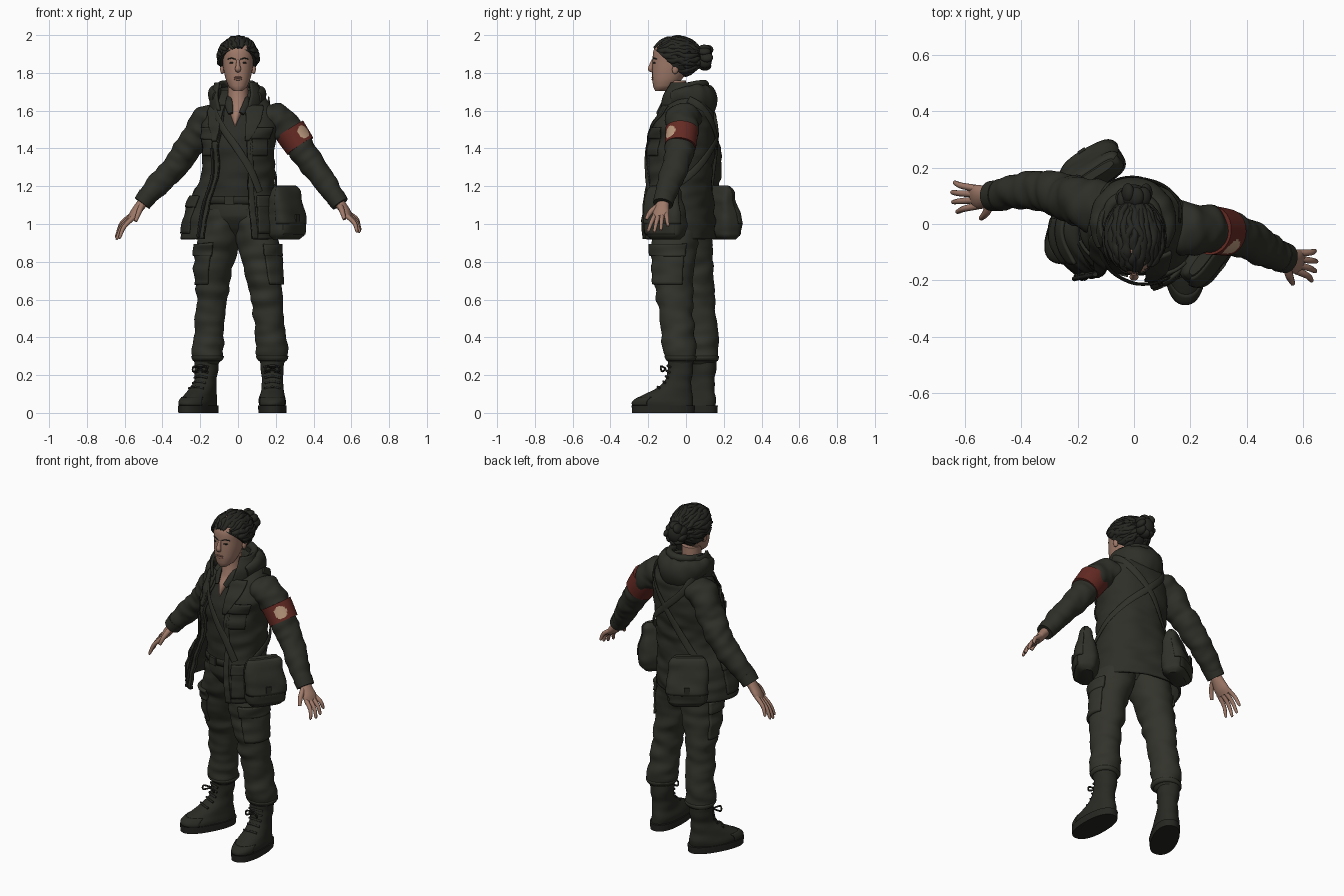
import bpy, bmesh, math, random
from mathutils import Vector, Matrix, Euler, noise

old = bpy.data.objects.get("Cube")
if old:
    bpy.data.objects.remove(old)


def material(name, r, g, b):
    m = bpy.data.materials.new(name)
    m.diffuse_color = (r, g, b, 1)
    m.use_nodes = True
    m.node_tree.nodes["Principled BSDF"].inputs["Base Color"].default_value = (r, g, b, 1)
    return m


olive = material("dark olive cloth", .027, .028, .021)
trouser = material("trouser cloth", .033, .033, .025)
shirt_mat = material("shirt cloth", .025, .025, .02)
canvas = material("canvas", .03, .03, .023)
leather = material("boot leather", .023, .023, .018)
black = material("hair black", .019, .02, .016)
skin = material("skin", .35, .195, .142)
lip = material("lip", .28, .135, .1)
red = material("armband red", .13, .023, .017)
tan = material("badge tan", .5, .32, .21)


# Helpers: mesh object, smooth interpolation, lofted shells, tubes, balls and boxes
def make(name, verts, faces, mat, thick=0):
    me = bpy.data.meshes.new(name)
    me.from_pydata([tuple(v) for v in verts], [], faces)
    me.materials.append(mat)
    me.shade_smooth()
    me.set_sharp_from_angle(angle=math.radians(45))
    ob = bpy.data.objects.new(name, me)
    bpy.context.collection.objects.link(ob)
    if thick:
        mod = ob.modifiers.new("thickness", "SOLIDIFY")
        mod.thickness = thick
        mod.offset = -1
    return ob


def blend(rows, i, t):
    a, b, c, d = (rows[min(max(i + k, 0), len(rows) - 1)] for k in (-1, 0, 1, 2))
    return [.5 * (2*q + (r - p)*t + (2*p - 5*q + 4*r - s)*t*t + (3*q - p - 3*r + s)*t**3)
            for p, q, r, s in zip(a, b, c, d)]


def form(rows, rot=0, power=2, crease=0.0):
    return dict(rows=rows, rot=math.radians(rot), power=power, crease=crease)


def surf(f, deg, z, off=0.0):
    """Point on a form whose rows are (z, x, y, half width, half depth)."""
    rows = f["rows"]
    i = max(k for k in range(len(rows) - 1) if k == 0 or rows[k][0] <= z)
    _, x, y, rx, ry = blend(rows, i, (z - rows[i][0]) / (rows[i + 1][0] - rows[i][0]))
    c, s = math.cos(math.radians(deg)), math.sin(math.radians(deg))
    e = 2 / f["power"]
    c, s = math.copysign(abs(c)**e, c), math.copysign(abs(s)**e, s)
    off += f["crease"] * noise.noise(Vector((x + rx*c, y + ry*s, z * 2.4)) * 8)
    p = Matrix.Rotation(f["rot"], 3, "Z") @ Vector(((rx + off)*c, (ry + off)*s, 0))
    return p + Vector((x, y, z))


def grid_faces(n, cols, closed):
    return [(i*cols + j, i*cols + (j+1) % cols, (i+1)*cols + (j+1) % cols, (i+1)*cols + j)
            for i in range(n) for j in range(cols if closed else cols - 1)]


def shell(name, f, mat, z0, z1, t=(0, 360), t_top=None, off=0.0, thick=0, nz=28, nt=48):
    closed = t[1] - t[0] == 360
    cols = nt if closed else nt + 1
    top = t_top or t
    verts = []
    for i in range(nz + 1):
        k = i / nz
        a, b = (t[m] + (top[m] - t[m]) * k for m in (0, 1))
        verts += [surf(f, a + (b - a)*j/nt, z0 + (z1 - z0)*k, off) for j in range(cols)]
    faces = grid_faces(nz, cols, closed)
    if closed and not thick:
        faces += [tuple(reversed(range(cols))), tuple(range(nz*cols, (nz+1)*cols))]
    return make(name, verts, faces, mat, thick)


def tube(name, pts, mat, ref=(0, 1, 0), nt=20, steps=8, crease=0.0):
    """Tube through points (x, y, z, radius across, radius along ref); ref None points outward."""
    path = [blend(pts, i, s / steps) for i in range(len(pts) - 1) for s in range(steps)]
    path.append(list(pts[-1]))
    pos = [Vector(p[:3]) for p in path]
    verts = []
    for i, p in enumerate(path):
        d = (pos[min(i + 1, len(pos) - 1)] - pos[max(i - 1, 0)]).normalized()
        u = Vector(ref) if ref else Vector((p[0], p[1], 0))
        u = (u - d * u.dot(d)).normalized()
        v = u.cross(d)
        for j in range(nt):
            a = 2 * math.pi * j / nt
            n = v * math.cos(a) * p[3] + u * math.sin(a) * p[4]
            verts.append(pos[i] + n * (1 + crease * noise.noise((pos[i]*2 + n) * 11)))
    n = len(path) - 1
    faces = grid_faces(n, nt, True) + [tuple(reversed(range(nt))), tuple(range(n*nt, (n+1)*nt))]
    return make(name, verts, faces, mat)


def solid(name, bm, loc, size, rot, mat):
    bmesh.ops.transform(bm, verts=bm.verts, matrix=Matrix.LocRotScale(
        Vector(loc), Euler([math.radians(a) for a in rot]), Vector(size)))
    me = bpy.data.meshes.new(name)
    bm.to_mesh(me)
    bm.free()
    me.materials.append(mat)
    ob = bpy.data.objects.new(name, me)
    bpy.context.collection.objects.link(ob)
    return ob


def ball(name, loc, size, mat, rot=(0, 0, 0), cut=None):
    bm = bmesh.new()
    bmesh.ops.create_uvsphere(bm, u_segments=32, v_segments=20, radius=1)
    if cut:
        bmesh.ops.bisect_plane(bm, geom=bm.verts[:] + bm.edges[:] + bm.faces[:],
                               plane_co=cut[0], plane_no=cut[1], clear_inner=True)
        bmesh.ops.holes_fill(bm, edges=bm.edges)
    ob = solid(name, bm, loc, size, rot, mat)
    ob.data.shade_smooth()
    ob.data.set_sharp_from_angle(angle=math.radians(45))


def box(name, loc, size, mat, rot=(0, 0, 0)):
    bm = bmesh.new()
    bmesh.ops.create_cube(bm, size=1)
    solid(name, bm, loc, size, rot, mat)


# Jacket, shirt and hips
jacket = form([(.92, -.05, -.04, .255, .19), (1.1, -.035, -.04, .23, .183), (1.25, -.005, -.035, .193, .17),
               (1.4, 0, -.025, .195, .174), (1.52, .01, -.01, .2, .163), (1.6, .015, .01, .18, .13),
               (1.66, .012, .02, .138, .103), (1.71, 0, .02, .09, .085)], -12, 2.2, .012)
hips = form([(.93, 0, -.02, .08, .06), (.98, 0, -.025, .14, .1), (1.04, 0, -.03, .175, .135),
             (1.15, -.01, -.03, .15, .14)], -12)
shirt = form([(1.12, -.01, -.03, .155, .14), (1.3, 0, -.03, .165, .148), (1.45, 0, -.03, .17, .15),
              (1.55, .01, -.02, .16, .125), (1.63, 0, -.02, .085, .095)], -12, 2, .01)
shell("jacket", jacket, olive, .92, 1.71, (-53, 250), (-76, 252), thick=.012, nz=70, nt=90)
shell("shirt", shirt, shirt_mat, 1.12, 1.63)
shell("hips", hips, trouser, .93, 1.15)
shell("belt", hips, leather, 1.105, 1.145, off=.008, thick=.008, nz=2)
box("belt_buckle", surf(hips, -92, 1.125, .012), (.05, .012, .045), canvas, (0, 0, -12))
for tag, lo, hi, a, b in [("left_chest", 1.36, 1.5, -62, -28), ("right_chest", 1.36, 1.5, 210, 240),
                          ("left_hip", .95, 1.14, -45, -5), ("right_hip", .95, 1.14, 178, 225)]:
    shell(tag + "_pocket", jacket, olive, lo, hi, (a, b), off=.007, thick=.01, nz=12, nt=14)
    shell(tag + "_flap", jacket, olive, hi - .05, hi + .01, (a - 2, b + 2), off=.012, thick=.012, nz=6, nt=14)
shell("left_lapel", jacket, olive, 1.44, 1.63, (-72, -66), (-76, -40), off=.016, thick=.01, nz=14, nt=12)
shell("right_lapel", jacket, olive, 1.44, 1.63, (242, 250), (216, 252), off=.016, thick=.01, nz=14, nt=12)
shell("left_placket", jacket, olive, .92, 1.5, (-53, -45), (-70, -61), off=.007, thick=.008, nz=40, nt=4)
shell("right_placket", jacket, olive, .92, 1.5, (242, 250), (242, 251), off=.007, thick=.008, nz=40, nt=4)
tube("zip", [(*surf(jacket, 244, z, .014), .009, .009) for z in (.93, 1.1, 1.25, 1.4)], black, None, 8)

# Collar and lowered hood
collar = form([(1.6, -.01, -.02, .14, .125), (1.68, -.01, -.02, .14, .12), (1.75, -.01, -.005, .115, .1)], -8)
shell("collar", collar, olive, 1.6, 1.75, (-58, 238), (-40, 220), thick=.014, nz=14)
tube("hood", [(-.12, -.08, 1.67, .015, .03), (-.125, .01, 1.68, .035, .05), (-.075, .095, 1.665, .045, .075),
              (0, .118, 1.65, .045, .09), (.075, .085, 1.665, .045, .075), (.115, 0, 1.68, .035, .05),
              (.11, -.08, 1.67, .015, .03)], olive, (0, 0, 1), 28, crease=.2)
tube("hood_edge", [(-.1, -.02, 1.73, .014, .014), (-.08, .07, 1.74, .02, .02), (0, .1, 1.74, .022, .022),
                   (.07, .06, 1.74, .02, .02), (.09, -.02, 1.73, .014, .014)], olive, (0, 0, 1), 14)
for s in (-1, 1):
    tube("shirt_collar", [(s*.05, -.05, 1.665, .02, .012), (s*.05, -.11, 1.64, .025, .012),
                          (s*.028 - .01, -.15, 1.585, .014, .008)], shirt_mat, None, 12)

# Arms, cuffs, armband and hands
arms = {
    "left": ([(.14, -.01, 1.57, .06, .09), (.2, -.015, 1.555, .085, .092), (.245, -.02, 1.52, .084, .086),
              (.3, -.025, 1.455, .077, .078), (.35, -.035, 1.375, .072, .076), (.41, -.055, 1.295, .066, .07),
              (.47, -.09, 1.21, .06, .062), (.535, -.12, 1.11, .043, .05)],
             (.535, -.12, 1.115), (.588, -.137, 1.04), (.645, -.15, .965), 1),
    "right": ([(-.1, .05, 1.57, .06, .09), (-.15, .065, 1.55, .085, .092), (-.195, .08, 1.505, .08, .085),
               (-.25, .1, 1.42, .075, .078), (-.3, .115, 1.35, .07, .074), (-.36, .12, 1.275, .066, .068),
               (-.43, .112, 1.2, .06, .06), (-.505, .1, 1.115, .043, .05)],
              (-.5, .1, 1.12), (-.567, .095, 1.03), (-.643, .095, .93), -1)}
for side, (pts, wrist, knuckle, tip, s) in arms.items():
    tube(side + "_sleeve", pts, olive, nt=36, steps=10, crease=.16)
    w, k, e = Vector(wrist), Vector(knuckle), Vector(tip)
    step, spread = k - w, Vector((s * .16, .95, .2))
    tube(side + "_cuff", [(*(w - step*.35), .053, .056), (*(w + step*.12), .048, .053)], olive, nt=28)
    tube(side + "_palm", [(*(w - step*.2), .028, .031), (*(w + step*.35), .026, .037),
                          (*(w + step*.75), .023, .044), (*(k + step*.06), .015, .041)], skin, spread)
    for n, reach in enumerate((.88, 1, .97, .78)):
        base = k + spread * (n - 1.5) * .022
        end = base + (e - k) * reach + spread * (n - 1.5) * .014
        mid = base.lerp(end, .5) + Vector((s * .01, 0, .007))
        tube(side + "_finger", [(*(base - step*.12), .013, .013), (*mid, .0115, .011), (*end, .008, .008),
                                (*(end + step*.06), .003, .003)], skin, nt=10, steps=4)
    tube(side + "_thumb", [(*(w + step*.15 - spread*.02), .016, .016), (*(w + step*.5 - spread*.06), .014, .014),
                           (*(w + step - spread*.078 - Vector((s*.012, 0, 0))), .009, .009)], skin, (1, 0, 0), 10, 5)
band = tube("armband", [(.272, -.022, 1.5, .087, .087), (.3, -.025, 1.457, .085, .085),
                        (.33, -.03, 1.412, .082, .083)], red, nt=72, steps=12)
band.data.materials.append(tan)
badge = Vector((.345, -.083, 1.487))
for face in band.data.polygons:
    if (face.center - badge).length < .036:
        face.material_index = 1

# Trouser legs and cargo pockets
legs = {
    "left": (form([(.26, .183, -.03, .06, .064), (.29, .182, -.03, .08, .085), (.35, .178, -.035, .085, .09),
                   (.45, .168, -.045, .08, .086), (.6, .152, -.06, .087, .095), (.8, .122, -.065, .102, .112),
                   (.93, .1, -.055, .112, .125), (1.08, .065, -.045, .1, .125)], 0, 2, .013), -75, 25),
    "right": (form([(.26, -.165, .09, .06, .064), (.29, -.162, .088, .078, .082), (.35, -.157, .086, .081, .085),
                    (.45, -.152, .08, .076, .084), (.6, -.142, .06, .083, .092), (.8, -.122, .03, .102, .114),
                    (.93, -.1, .005, .112, .13), (1.08, -.075, -.015, .1, .13)], 0, 2, .013), 155, 255)}
for side, (leg, a, b) in legs.items():
    shell(side + "_trouser_leg", leg, trouser, .26, 1.08, nz=60)
    shell(side + "_cargo_pocket", leg, trouser, .68, .88, (a, b), off=.012, thick=.018, nz=14, nt=20)
    shell(side + "_cargo_flap", leg, trouser, .83, .895, (a - 3, b + 3), off=.017, thick=.02, nz=8, nt=20)
    shell(side + "_ankle_tie", leg, trouser, .275, .3, off=.004, thick=.01, nz=3)

# Boots with soles and laces
for side, x, y, turn in (("left", .182, -.03, 0), ("right", -.168, .093, -28)):
    a = math.radians(turn)

    def rows(profile):
        return [(z, x + math.sin(a)*f, y - math.cos(a)*f, rx, ry) for z, f, rx, ry in profile]
    boot = form(rows([(.03, .09, .07, .157), (.06, .09, .072, .158), (.09, .072, .067, .136),
                      (.125, .038, .06, .096), (.17, .012, .056, .071), (.23, 0, .06, .066),
                      (.3, 0, .064, .068)]), turn, 2.2, .006)
    sole = form(rows([(0, .09, .074, .165), (.04, .09, .076, .168)]), turn, 2.3)
    shell(side + "_boot", boot, leather, .03, .3, nz=32)
    shell(side + "_sole", sole, black, 0, .04, nz=3)
    shell(side + "_toe_cap", boot, leather, .04, .085, (-150, -30), off=.005, thick=.006, nz=6, nt=24)
    for n in range(5):
        z = .13 + n * .028
        tube(side + "_lace", [(*surf(boot, d, z + h, .004), .006, .006)
                              for d, h in ((-130, 0), (-90, .008), (-50, 0))], black, (0, 0, 1), 8, 4)
    knot = surf(boot, -90, .235, .012)
    for s in (-1, 1):
        tube(side + "_bow", [(*(knot + Vector(d)), .005, .005) for d in
             ((0, 0, 0), (s*.03, -.025, .012), (s*.035, -.02, -.015), (0, 0, -.004))], black, (.3, .5, 1), 8)

# Shoulder bags and straps
for tag, x, y, turn, top_x, top_y in (("side", .256, -.105, 52, .25, -.115), ("rear", -.143, .195, 213, -.14, .178)):
    bag = form([(.918, x, y, .085, .04), (.94, x, y, .108, .063), (1.01, x, y, .114, .069),
                (1.12, top_x, top_y, .108, .05), (1.18, top_x, top_y, .098, .034),
                (1.205, top_x, top_y, .08, .016)], turn, 3.4, .008)
    shell(tag + "_bag", bag, canvas, .918, 1.205)
    shell(tag + "_bag_flap", bag, canvas, 1.0, 1.2, (-172, -8), off=.006, thick=.008, nz=14)
    shell(tag + "_bag_pouch", bag, canvas, .945, 1.05, (-140, -40), off=.004, thick=.006, nz=10, nt=20)
    box(tag + "_bag_clasp", surf(bag, -90, 1.03, .01), (.03, .01, .04), leather, (0, 0, turn))


def strap(name, path):
    tube(name, [(*surf(jacket, d, z, .009), .019, .005) for d, z in path], canvas, None, 12)


strap("front_strap", [(215, 1.655), (236, 1.6), (256, 1.51), (278, 1.4), (300, 1.28), (318, 1.17)])
strap("back_strap", [(205, 1.665), (155, 1.64), (125, 1.56), (95, 1.46), (60, 1.35), (25, 1.25), (-8, 1.17)])
strap("cross_strap", [(10, 1.66), (45, 1.62), (75, 1.54), (98, 1.42), (122, 1.28), (135, 1.18)])

# Neck, head and face
neck = form([(1.52, -.015, -.14, .006, .02), (1.58, -.01, -.1, .032, .052), (1.63, 0, -.07, .05, .056),
             (1.7, 0, -.055, .053, .056), (1.76, 0, -.055, .053, .056)])
head = form([(1.703, 0, -.135, .022, .028), (1.722, 0, -.118, .046, .054), (1.76, 0, -.102, .063, .076),
             (1.81, 0, -.085, .075, .094), (1.86, 0, -.07, .082, .107), (1.92, 0, -.06, .086, .112),
             (1.96, 0, -.055, .07, .09), (1.985, 0, -.055, .03, .04)], 0, 2.15)
shell("neck", neck, skin, 1.52, 1.76)
shell("head", head, skin, 1.703, 1.985)
tube("nose", [(0, -.174, 1.868, .008, .008), (0, -.183, 1.84, .011, .012), (0, -.188, 1.82, .016, .013),
              (0, -.178, 1.808, .011, .008)], skin, nt=14)
for z, h in ((1.776, .005), (1.766, .006)):
    ball("lip", (0, -.176, z), (.022, .006, h), lip)
for s in (-1, 1):
    ball("eye", (s*.032, -.166, 1.853), (.014, .008, .005), black, (0, 0, s*14))
    tube("eyebrow", [(s*.014, -.177, 1.872, .003, .003), (s*.034, -.171, 1.878, .003, .003),
                     (s*.055, -.155, 1.873, .003, .003)], black, (0, 0, 1), 8)
    ball("ear", (s*.082, -.055, 1.822), (.012, .018, .028), skin, (-12, 0, s*14))

# Hair swept back in locks that meet at a bun
random.seed(4)
mid, size = Vector((0, -.05, 1.88)), Vector((.105, .132, .11))
ball("hair", mid, size, black, cut=((0, -.93, .46), (0, 1.1, 1)))
for n in range(31):
    b = math.radians(-60 + n * 10)
    ragged = random.uniform(-.62, -.48)
    lock = []
    for m in range(12):
        a = math.radians(8 + m * 13)
        c = b + random.uniform(-.09, .09)
        d = Vector((math.sin(a)*math.cos(c), math.cos(a), math.sin(a)*math.sin(c)))
        if d.z > ragged - 1.1 * d.y:
            lift = random.uniform(.97, 1.03)
            width = random.uniform(.01, .018) * (.4 + .6 * math.sin(a))
            lock.append((*(mid + d * size * lift), width, .009))
    if len(lock) > 2:
        lock[-1] = (*lock[-1][:3], .006, .005)
        tube("hair_lock", lock, black, Vector((math.cos(b), 0, math.sin(b))), 8, 4)
ball("bun", (0, .094, 1.882), (.054, .046, .06), black)
for n in range(9):
    a = n * math.tau / 9
    ball("bun_coil", (.043*math.cos(a), .098 + random.uniform(-.016, .014), 1.882 + .047*math.sin(a)),
         (.028, .034, .02), black, (0, 60 - math.degrees(a), 0))
